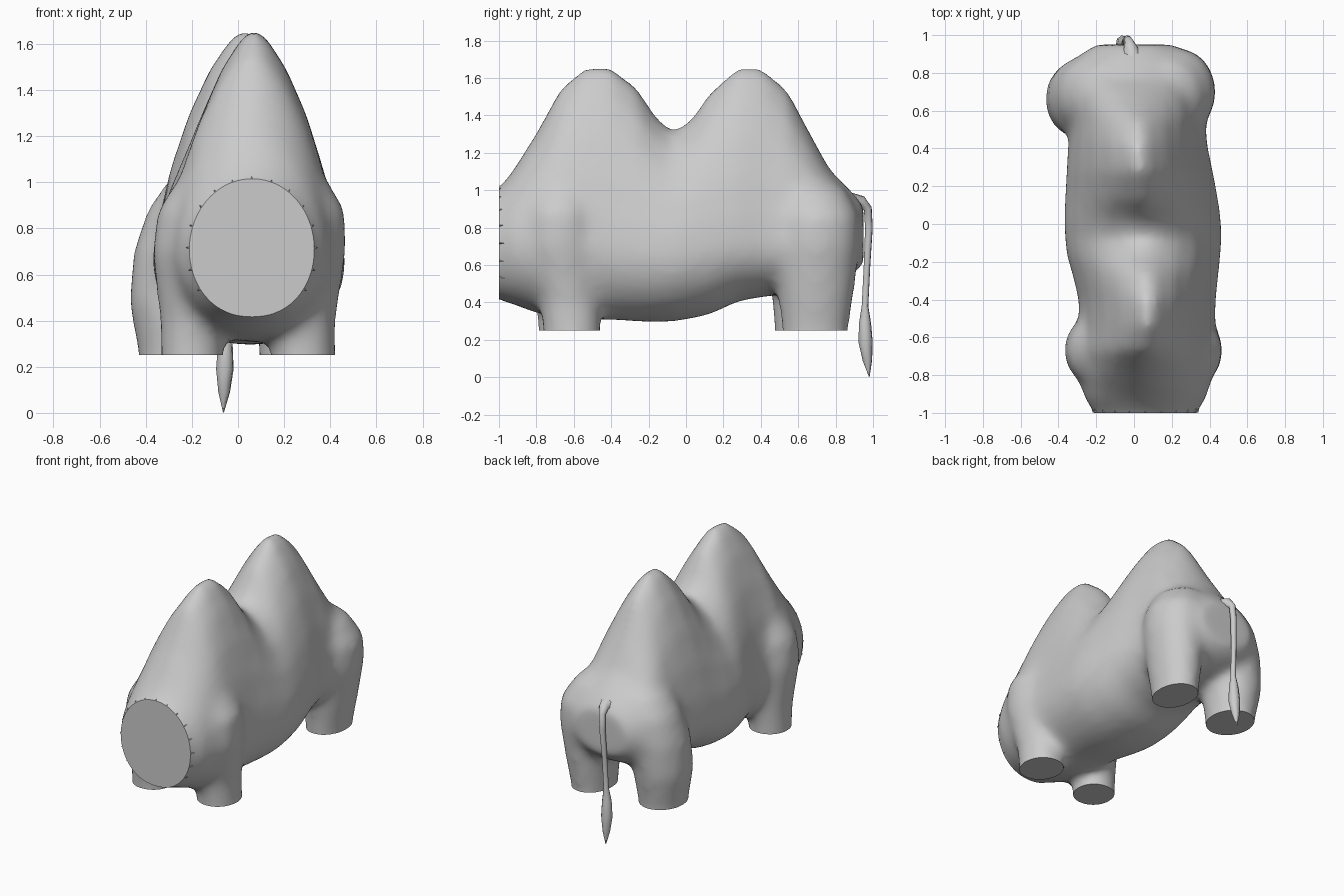
import bpy, bmesh
from math import sin, cos, pi, copysign
from mathutils import Vector

cube = bpy.data.objects.get("Cube")
if cube:
    bpy.data.objects.remove(cube, do_unlink=True)

grey = bpy.data.materials.new("plain grey")
grey.use_nodes = True
grey.diffuse_color = (0.6, 0.6, 0.6, 1)
grey.node_tree.nodes["Principled BSDF"].inputs["Base Color"].default_value = (0.6, 0.6, 0.6, 1)

SIDES = 24


def loft(bm, rings):
    """Skin a list of rings of points and close both ends."""
    loops = [[bm.verts.new(p) for p in ring] for ring in rings]
    for a, b in zip(loops, loops[1:]):
        for i in range(len(a)):
            j = (i + 1) % len(a)
            bm.faces.new((a[i], a[j], b[j], b[i]))
    bm.faces.new(loops[0][::-1])
    bm.faces.new(loops[-1])


def body_ring(y, x, w, bottom, mid, top, n):
    """Round belly below, superellipse back above: lower n gives a sharper hump."""
    ring = []
    for i in range(SIDES):
        c, s = cos(2 * pi * i / SIDES), sin(2 * pi * i / SIDES)
        e = 2 / n if s > 0 else 0.9
        height = (top - mid) * s ** e if s > 0 else (mid - bottom) * s
        ring.append((x + w * copysign(abs(c) ** e, c), y, mid + height))
    return ring


def leg_ring(x, y, z, rx, ry):
    return [(x + rx * cos(2 * pi * i / 16), y + ry * sin(2 * pi * i / 16), z) for i in range(16)]


def make_object(name, bm):
    bmesh.ops.recalc_face_normals(bm, faces=bm.faces)
    mesh = bpy.data.meshes.new(name)
    bm.to_mesh(mesh)
    bm.free()
    obj = bpy.data.objects.new(name, mesh)
    bpy.context.collection.objects.link(obj)
    mesh.materials.append(grey)
    return obj


def activate(obj):
    bpy.ops.object.select_all(action='DESELECT')
    obj.select_set(True)
    bpy.context.view_layer.objects.active = obj


# Trunk with two humps: y, centre x, half width, bottom, mid, top, roundness
trunk = [
    (-1.2, .06, .2, .5, .71, .88, 2), (-1, .06, .27, .41, .71, 1.015, 2),
    (-.93, .06, .32, .39, .71, 1.1, 1.9), (-.8, .06, .36, .34, .7, 1.31, 1.7),
    (-.67, .06, .37, .315, .7, 1.555, 1.55), (-.54, .07, .36, .305, .7, 1.665, 1.45),
    (-.4, .07, .365, .305, .68, 1.67, 1.45), (-.26, .06, .39, .297, .66, 1.555, 1.52),
    (-.16, .05, .41, .292, .65, 1.395, 1.65), (-.07, .05, .418, .297, .65, 1.315, 1.7),
    (.02, .045, .418, .31, .66, 1.37, 1.65), (.13, .04, .408, .335, .67, 1.535, 1.5),
    (.28, .03, .39, .405, .7, 1.668, 1.45), (.42, .02, .37, .43, .7, 1.658, 1.45),
    (.55, .02, .36, .44, .7, 1.53, 1.52), (.65, .01, .36, .46, .72, 1.335, 1.68),
    (.77, 0, .35, .49, .73, 1.11, 2), (.88, 0, .31, .54, .74, 1, 2),
    (.95, 0, .21, .6, .76, .92, 2),
]
# Legs, foot to top: x, y, z, radius x, radius y
legs = [
    [(.225, .69, 0, .135, .18), (.225, .69, .25, .135, .18), (.235, .695, .45, .16, .207),
     (.24, .7, .7, .195, .232), (.23, .7, .86, .2, .23), (.18, .67, 1.0, .16, .19),
     (.12, .63, 1.08, .1, .12)],
    [(-.28, .65, 0, .152, .178), (-.28, .65, .25, .152, .178), (-.285, .66, .48, .19, .21),
     (-.26, .67, .7, .195, .22), (-.2, .685, .88, .195, .21), (-.15, .67, 1.0, .16, .18),
     (-.1, .63, 1.08, .1, .12)],
    [(.285, -.61, 0, .142, .158), (.285, -.61, .25, .142, .158), (.28, -.62, .4, .145, .165),
     (.265, -.67, .7, .207, .21), (.26, -.67, .88, .207, .205), (.22, -.66, 1.04, .15, .16),
     (.17, -.65, 1.14, .1, .1)],
    [(-.2, -.65, 0, .138, .143), (-.2, -.65, .25, .138, .143), (-.2, -.65, .4, .14, .155),
     (-.185, -.67, .7, .19, .195), (-.17, -.67, .88, .18, .19), (-.12, -.66, 1.03, .13, .15),
     (-.08, -.65, 1.12, .09, .1)],
]
bm = bmesh.new()
loft(bm, [body_ring(*s) for s in trunk])
for leg in legs:
    loft(bm, [leg_ring(*s) for s in leg])
body = make_object("body", bm)

# Fuse trunk and legs into one soft skin
remesh = body.modifiers.new("fuse", 'REMESH')
remesh.mode = 'VOXEL'
remesh.voxel_size = 0.025
soften = body.modifiers.new("soften", 'SMOOTH')
soften.factor = 0.5
soften.iterations = 22
activate(body)
for m in ("fuse", "soften"):
    bpy.ops.object.modifier_apply(modifier=m)

# Flat cuts across the neck and the legs
bm = bmesh.new()
bm.from_mesh(body.data)
for point, normal in (((0, -1, 0), (0, -1, 0)), ((0, 0, .25), (0, 0, -1))):
    bmesh.ops.bisect_plane(bm, geom=bm.verts[:] + bm.edges[:] + bm.faces[:],
                           plane_co=point, plane_no=normal, clear_outer=True)
    bmesh.ops.holes_fill(bm, edges=[e for e in bm.edges if e.is_boundary], sides=0)
bmesh.ops.recalc_face_normals(bm, faces=bm.faces)
bm.to_mesh(body.data)
bm.free()
if not body.data.materials:
    body.data.materials.append(grey)
for p in body.data.polygons:
    p.material_index = 0
activate(body)
bpy.ops.object.shade_smooth_by_angle(angle=0.7)

# Small tufts round the neck cut
bm = bmesh.new()
for i in range(15):
    a = -.6 + (pi + 1.2) * i / 14
    tip = Vector((.06 + .29 * cos(a), -.95, .71 + .325 * sin(a)))
    base = Vector((.06 + .26 * cos(a), -.998, .71 + .293 * sin(a)))
    side = Vector((-sin(a), 0, cos(a))) * .012
    out = Vector((cos(a), 0, sin(a))) * .02
    loft(bm, [[base - side, base + side, base + out], [tip - side * .1, tip + side * .1, tip + out * .1]])
make_object("neck_tufts", bm)

# Tail with a tufted end: x, y, z, radius
path = [(-.01, .86, .93, .065), (-.02, .94, .935, .034), (-.03, .972, .9, .023), (-.035, .978, .8, .021),
        (-.045, .968, .6, .018), (-.05, .957, .38, .018), (-.055, .957, .29, .033),
        (-.057, .96, .19, .039), (-.06, .97, .09, .026), (-.063, .98, .002, .002)]
curve = bpy.data.curves.new("tail", 'CURVE')
curve.dimensions = '3D'
curve.bevel_depth = 1
curve.bevel_resolution = 2
curve.use_fill_caps = True
spline = curve.splines.new('POLY')
spline.points.add(len(path) - 1)
for pt, (x, y, z, r) in zip(spline.points, path):
    pt.co = (x, y, z, 1)
    pt.radius = r
tail = bpy.data.objects.new("tail", curve)
bpy.context.collection.objects.link(tail)
curve.materials.append(grey)
activate(tail)
bpy.ops.object.convert(target='MESH')
bpy.ops.object.shade_smooth_by_angle(angle=0.9)
